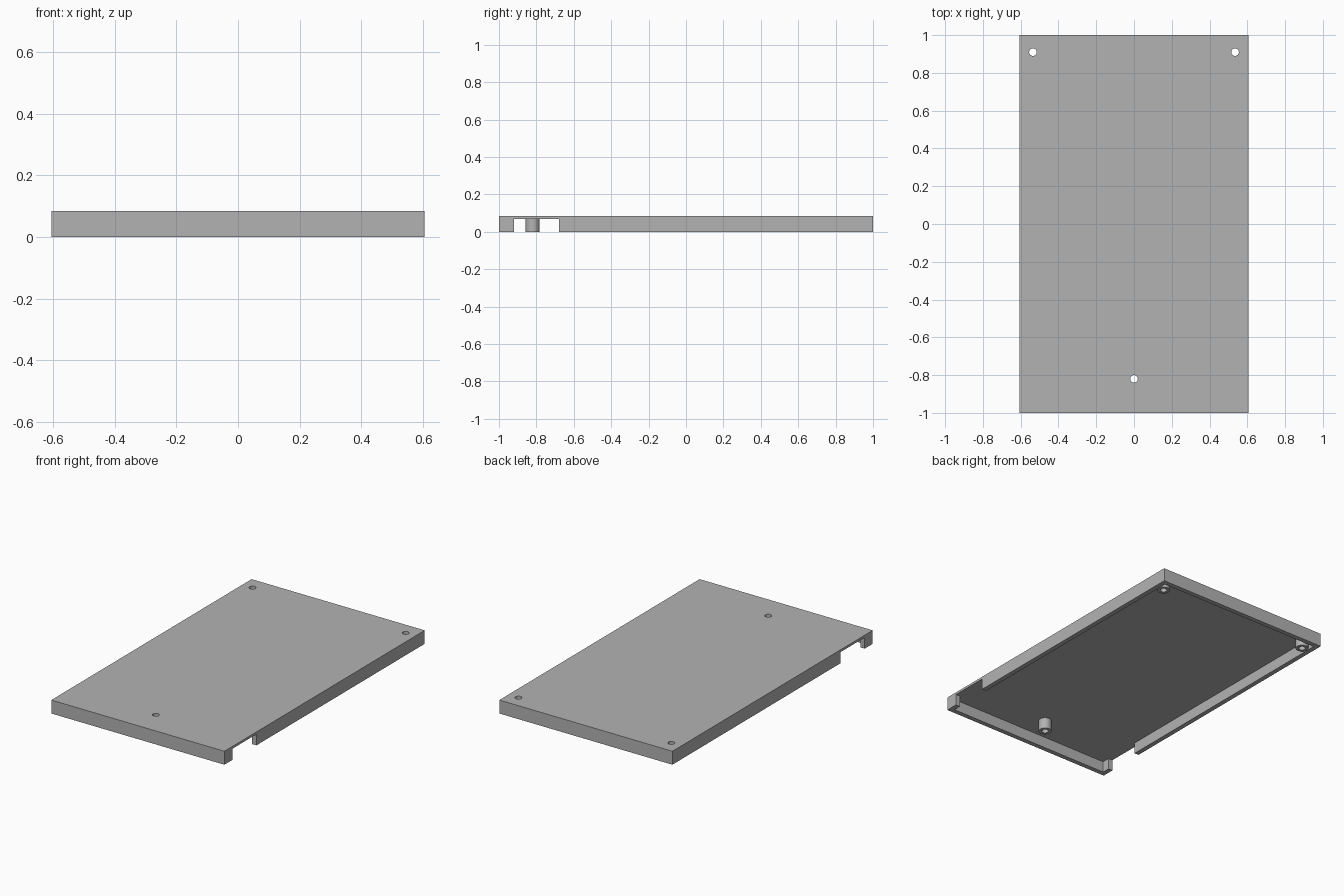
import bpy
import bmesh
from mathutils import Matrix, Vector

if "Cube" in bpy.data.objects:
    bpy.data.objects.remove(bpy.data.objects["Cube"])

HALF_X, HALF_Y, HEIGHT = 0.605, 1.0, 0.085
WALL, CEILING = 0.03, 0.07
BOSS_RADIUS, HOLE_RADIUS = 0.038, 0.02
BOSSES = [(0, -0.82), (-0.535, 0.91), (0.535, 0.91)]

grey = bpy.data.materials.new("plain grey")
grey.use_nodes = True
colour = (0.45, 0.45, 0.45, 1)
grey.diffuse_color = colour
grey.node_tree.nodes["Principled BSDF"].inputs["Base Color"].default_value = colour


def finish(name, bm):
    mesh = bpy.data.meshes.new(name)
    bm.to_mesh(mesh)
    bm.free()
    mesh.materials.append(grey)
    obj = bpy.data.objects.new(name, mesh)
    bpy.context.collection.objects.link(obj)
    return obj


def box(name, low, high):
    low, high = Vector(low), Vector(high)
    bm = bmesh.new()
    place = Matrix.Translation((low + high) / 2) @ Matrix.Diagonal((*(high - low), 1))
    bmesh.ops.create_cube(bm, size=1, matrix=place)
    return finish(name, bm)


def cylinder(name, x, y, radius, low, high):
    bm = bmesh.new()
    bmesh.ops.create_cone(bm, cap_ends=True, segments=32, radius1=radius, radius2=radius,
                          depth=high - low, matrix=Matrix.Translation((x, y, (low + high) / 2)))
    return finish(name, bm)


def combine(target, tool, operation):
    mod = target.modifiers.new(tool.name, 'BOOLEAN')
    mod.operation, mod.solver, mod.object = operation, 'EXACT', tool
    tool.hide_render = True
    tool.hide_viewport = True


# Shallow lid with a hollow underside
lid = box("lid", (-HALF_X, -HALF_Y, 0), (HALF_X, HALF_Y, HEIGHT))
cavity = box("cavity_cutter", (WALL - HALF_X, WALL - HALF_Y, -0.1),
             (HALF_X - WALL, HALF_Y - WALL, CEILING))
combine(lid, cavity, 'DIFFERENCE')

# Opening through both long walls near the front
opening = box("side_opening_cutter", (-1, -0.92, -0.1), (1, -0.68, CEILING))
combine(lid, opening, 'DIFFERENCE')

# Screw bosses, then their through holes
for x, y in BOSSES:
    boss = cylinder("screw_boss", x, y, BOSS_RADIUS, 0, HEIGHT - 0.005)
    combine(lid, boss, 'UNION')
for x, y in BOSSES:
    hole = cylinder("screw_hole_cutter", x, y, HOLE_RADIUS, -0.1, 0.2)
    combine(lid, hole, 'DIFFERENCE')

# Bake the cuts, drop the helpers and shade the round parts smoothly
bpy.context.view_layer.update()
evaluated = lid.evaluated_get(bpy.context.evaluated_depsgraph_get())
baked = bpy.data.meshes.new_from_object(evaluated)
helpers = [mod.object for mod in lid.modifiers]
lid.modifiers.clear()
lid.data = baked
for helper in helpers:
    bpy.data.objects.remove(helper)
bpy.ops.object.select_all(action='DESELECT')
lid.select_set(True)
bpy.context.view_layer.objects.active = lid
bpy.ops.object.shade_smooth_by_angle(angle=0.6)
